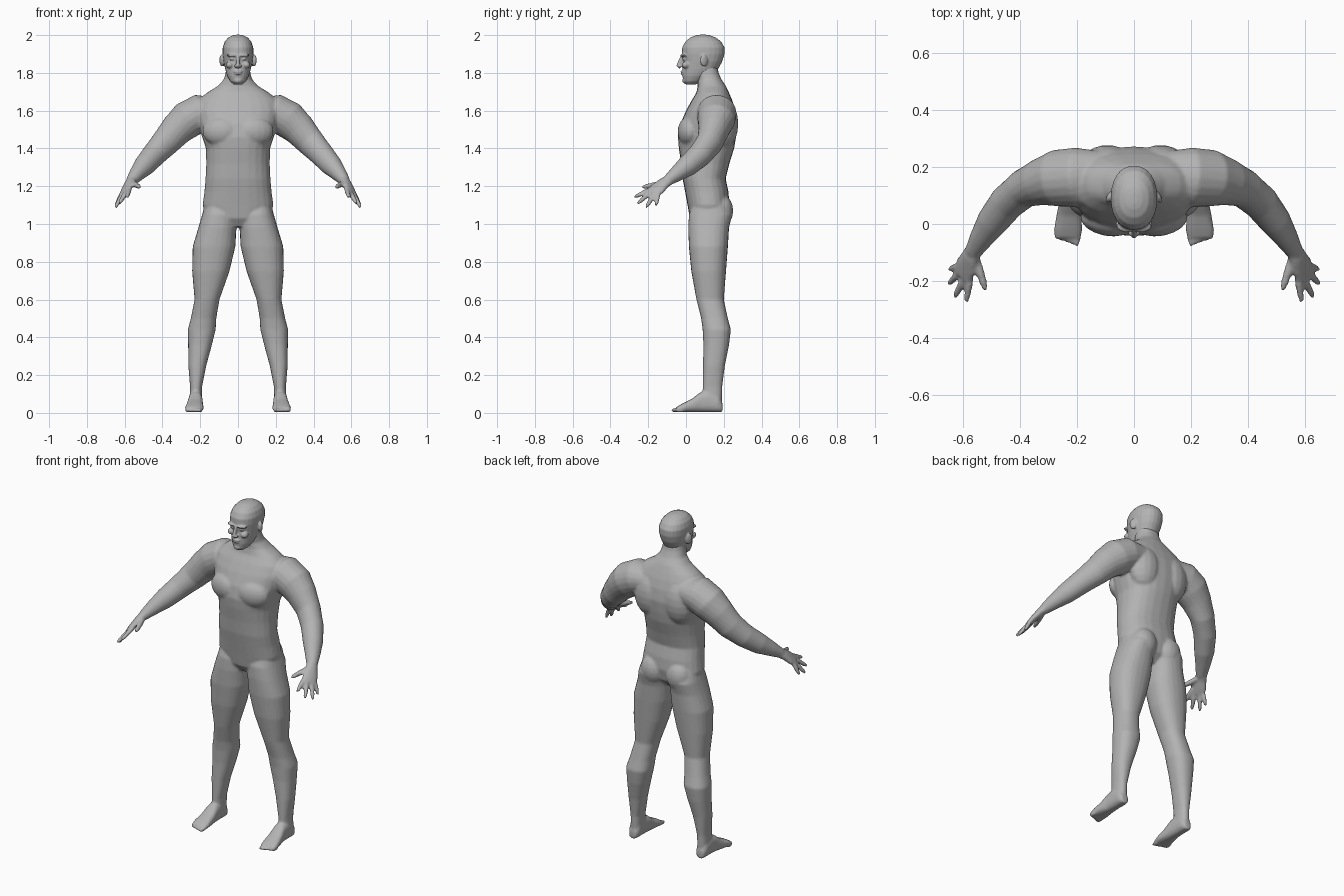
import bpy, bmesh, math
from mathutils import Vector, Matrix

skin = bpy.data.materials.new("grey_skin")
skin.diffuse_color = (0.45, 0.45, 0.45, 1)
X, Y, Z = Vector((1, 0, 0)), Vector((0, 1, 0)), Vector((0, 0, 1))


def loft(bm, sections, power=2.0, n=20):
    """Closed skin through rings given as (centre, half axis u, half axis v)."""
    rings = []
    for c, u, v in sections:
        ring = []
        for i in range(n):
            a = 2 * math.pi * i / n
            k, s = math.cos(a), math.sin(a)
            k = math.copysign(abs(k) ** (2 / power), k)
            s = math.copysign(abs(s) ** (2 / power), s)
            ring.append(bm.verts.new(Vector(c) + u * k + v * s))
        rings.append(ring)
    for a, b in zip(rings, rings[1:]):
        for i in range(n):
            j = (i + 1) % n
            bm.faces.new((a[i], a[j], b[j], b[i]))
    bm.faces.new(rings[0][::-1])
    bm.faces.new(rings[-1])


def stack(bm, rows, power=2.0):
    """Vertical loft from rows (z, x min, x max, y front, y back)."""
    loft(bm, [(((a + b) / 2, (f + k) / 2, z), X * (b - a) / 2, Y * (k - f) / 2)
              for z, a, b, f, k in rows], power, 24)


def limb(bm, rows, wide):
    """Loft along a path from rows (point, half width, half thickness)."""
    pts = [Vector(r[0]) for r in rows]
    out = []
    for i, (p, h, t) in enumerate(rows):
        d = (pts[min(i + 1, len(pts) - 1)] - pts[max(i - 1, 0)]).normalized()
        w = Vector(wide(d, i)) if callable(wide) else Vector(wide)
        w = (w - d * w.dot(d)).normalized()
        out.append((p, w * h, d.cross(w) * t))
    loft(bm, out)


def blob(bm, centre, size, rot=0.0):
    m = Matrix.Translation(centre) @ Matrix.Rotation(rot, 4, 'Z') @ Matrix.Diagonal((*size, 1))
    bmesh.ops.create_uvsphere(bm, u_segments=16, v_segments=10, radius=1, matrix=m)


def mirror_all(bm):
    geo = bmesh.ops.duplicate(bm, geom=bm.verts[:] + bm.edges[:] + bm.faces[:])["geom"]
    for v in geo:
        if isinstance(v, bmesh.types.BMVert):
            v.co.x *= -1


def finish(bm, name, voxel, smooth):
    bmesh.ops.recalc_face_normals(bm, faces=bm.faces[:])
    me = bpy.data.meshes.new(name)
    bm.to_mesh(me)
    bm.free()
    me.materials.append(skin)
    ob = bpy.data.objects.new(name, me)
    bpy.context.collection.objects.link(ob)
    r = ob.modifiers.new("blend_parts", 'REMESH')
    r.mode, r.voxel_size, r.use_smooth_shade = 'VOXEL', voxel, True
    s = ob.modifiers.new("soften", 'SMOOTH')
    s.factor, s.iterations = 0.5, smooth


body = bmesh.new()

# Leg
stack(body, [(1.12, .03, .17, .04, .21), (1.05, .008, .19, .015, .245), (.98, .008, .21, .012, .228),
             (.88, .014, .24, .015, .222), (.75, .045, .243, .028, .212), (.6, .098, .23, .055, .2),
             (.5, .115, .25, .08, .222), (.44, .118, .266, .088, .238), (.36, .138, .264, .092, .228),
             (.25, .168, .263, .09, .206), (.14, .19, .254, .088, .192), (.05, .192, .255, .09, .19)], 2.3)

# Foot, heel to toe, with toe tips
loft(body, [((x, y, h / 2 + .004), X * w, Z * h / 2) for y, x, w, h in (
    (.193, .225, .022, .05), (.17, .225, .034, .09), (.12, .225, .036, .115), (.075, .225, .038, .105),
    (.03, .228, .044, .07), (-.02, .231, .05, .045), (-.05, .232, .047, .028))], 2.6)
for i in range(5):
    blob(body, (.2 + .0175 * i, -.054 + .006 * i, .014), (.012 - .0008 * i, .026, .012))

# Arm
limb(body, [((.1, .17, 1.60), .085, .07), ((.2, .163, 1.588), .105, .10), ((.27, .16, 1.55), .1, .1),
            ((.325, .147, 1.5), .083, .088), ((.385, .125, 1.432), .068, .077), ((.445, .075, 1.367), .063, .066),
            ((.495, .01, 1.31), .056, .058), ((.535, -.05, 1.265), .042, .042),
            ((.565, -.1, 1.228), .03, .028)], lambda d, i: Z.cross(d))

# Hand: palm, then four fingers and a thumb
spread = (.6, .55, -.45)
limb(body, [((.558, -.085, 1.237), .03, .026), ((.575, -.118, 1.215), .036, .023),
            ((.59, -.15, 1.187), .045, .019), ((.602, -.182, 1.163), .043, .014)], spread)
for root, tip, r in (((.575, -.195, 1.18), (.588, -.273, 1.142), .012),
                     ((.592, -.187, 1.17), (.628, -.256, 1.108), .0125),
                     ((.612, -.17, 1.155), (.65, -.212, 1.086), .012),
                     ((.624, -.148, 1.147), (.647, -.16, 1.096), .011),
                     ((.553, -.125, 1.215), (.52, -.232, 1.195), .014)):
    a, b = Vector(root), Vector(tip)
    limb(body, [(a.lerp(b, -.15), r, r), (a.lerp(b, .3), r * 1.1, r * 1.1),
                (a.lerp(b, .75), r * .95, r * .95), (b, r * .6, r * .6)], spread)

# Chest, shoulder blade and buttock muscles
blob(body, (.095, .01, 1.49), (.095, .052, .075), .2)
blob(body, (.1, .205, 1.53), (.095, .072, .13), -.15)
blob(body, (.085, .19, 1.07), (.075, .06, .085))
mirror_all(body)

# Torso and neck
stack(body, [(z, -w, w, f, k) for z, w, f, k in (
    (.985, .07, .05, .17), (1.03, .165, .02, .215), (1.1, .188, .008, .23), (1.17, .178, -.005, .225),
    (1.24, .172, -.018, .21), (1.32, .168, -.026, .23), (1.4, .17, -.038, .255), (1.46, .19, -.043, .265),
    (1.53, .21, -.03, .272), (1.6, .225, .0, .262), (1.655, .21, .03, .245), (1.695, .165, .055, .228),
    (1.73, .108, .062, .212), (1.765, .075, .06, .188), (1.8, .066, .05, .173), (1.84, .06, .05, .165))], 2.3)
finish(body, "body", .007, 5)

# Head: ears, brows, eyes and cheeks on one side, then mirrored
head = bmesh.new()
blob(head, (.085, .095, 1.866), (.011, .022, .032), .45)
blob(head, (.033, -.013, 1.893), (.03, .016, .008), .25)
blob(head, (.031, -.009, 1.874), (.014, .011, .008))
blob(head, (.044, .0, 1.842), (.02, .022, .018))
blob(head, (.011, -.032, 1.836), (.009, .011, .008))
mirror_all(head)

# Skull and jaw
stack(head, [(z, -w, w, f, k) for z, w, f, k in (
    (1.738, .022, .0, .05), (1.755, .042, -.014, .085), (1.785, .058, -.019, .13), (1.82, .068, -.019, .17),
    (1.86, .076, -.016, .192), (1.9, .081, -.022, .204), (1.935, .081, -.02, .204), (1.965, .071, -.004, .187),
    (1.987, .052, .022, .158), (1.998, .03, .05, .13), (2.002, .012, .07, .11))], 2.2)

# Nose, lips and chin
limb(head, [((0, -.017, 1.892), .008, .01), ((0, -.03, 1.86), .009, .012),
            ((0, -.038, 1.838), .011, .014), ((0, -.028, 1.828), .009, .01)], X)
blob(head, (0, -.019, 1.807), (.025, .011, .005))
blob(head, (0, -.018, 1.795), (.021, .011, .005))
blob(head, (0, -.006, 1.759), (.022, .014, .015))
finish(head, "head", .0045, 2)
